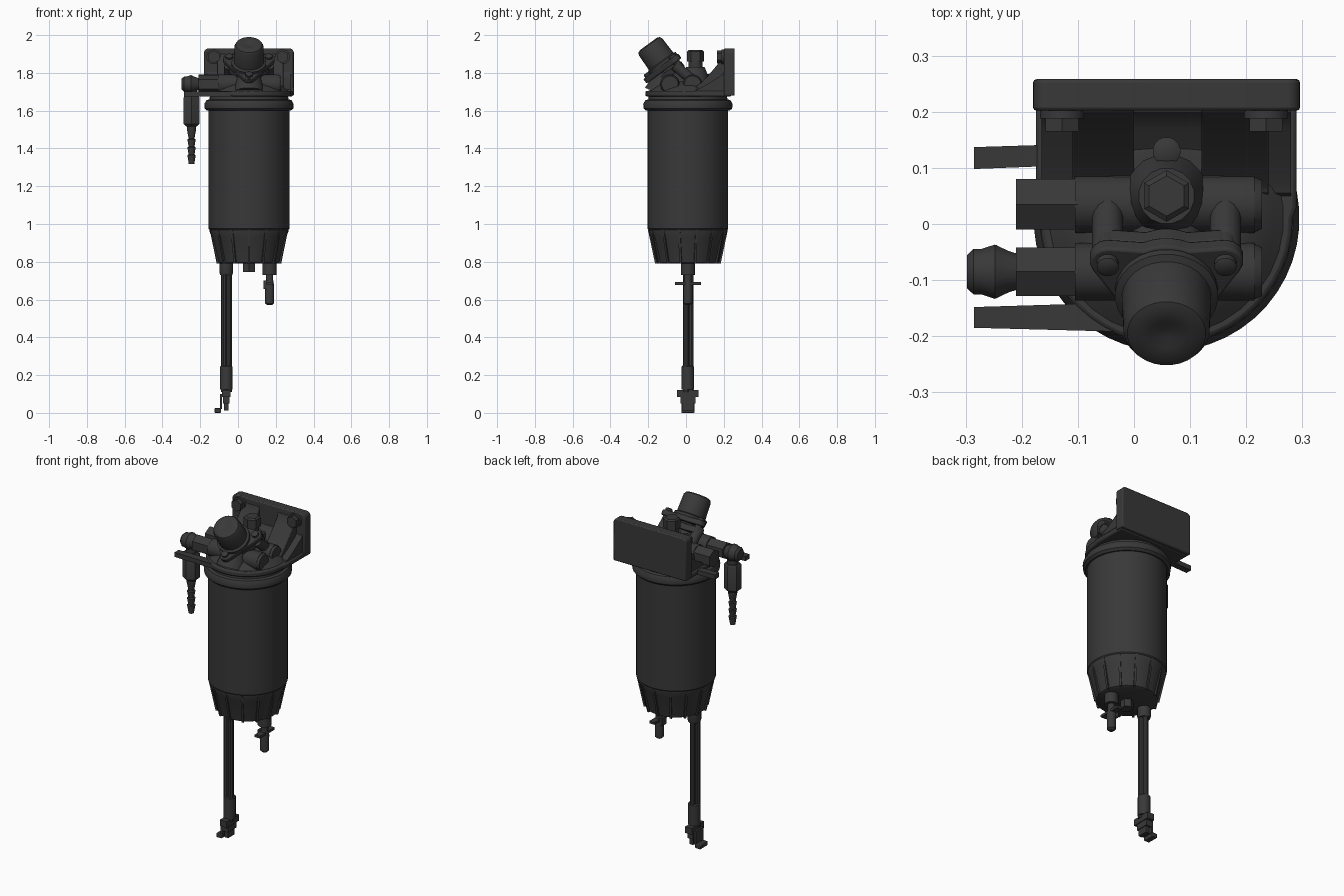
import bpy, bmesh
from math import sin, cos, pi, radians
from mathutils import Vector, Matrix

cube = bpy.data.objects.get("Cube")
if cube:
    bpy.data.objects.remove(cube)

metal = bpy.data.materials.new("dark grey metal")
metal.use_nodes = True
COLOUR = (0.04, 0.04, 0.04, 1)
metal.diffuse_color = COLOUR
metal.node_tree.nodes["Principled BSDF"].inputs["Base Color"].default_value = COLOUR

CX, CY = 0.058, 0.01  # canister axis


def finish(name, bm, matrix=Matrix(), bevel=0):
    bmesh.ops.recalc_face_normals(bm, faces=bm.faces)
    mesh = bpy.data.meshes.new(name)
    bm.to_mesh(mesh)
    bm.free()
    mesh.transform(matrix)
    mesh.materials.append(metal)
    ob = bpy.data.objects.new(name, mesh)
    bpy.context.collection.objects.link(ob)
    if bevel:
        mod = ob.modifiers.new("Bevel", 'BEVEL')
        mod.width, mod.segments, mod.limit_method = bevel, 2, 'ANGLE'
    bpy.ops.object.select_all(action='DESELECT')
    ob.select_set(True)
    bpy.context.view_layer.objects.active = ob
    bpy.ops.object.shade_smooth_by_angle(angle=radians(35))
    return ob


def along(start, direction):
    """Matrix that puts local z along a direction."""
    turn = Vector(direction).to_track_quat('Z', 'Y').to_matrix().to_4x4()
    return Matrix.Translation(start) @ turn


def lathe(name, profile, matrix, seg=24):
    """Closed solid of revolution from (radius, height) pairs."""
    bm = bmesh.new()
    rings = [[bm.verts.new((r * cos(2 * pi * (i + .5) / seg), r * sin(2 * pi * (i + .5) / seg), z))
              for i in range(seg)] for r, z in profile]
    for a, b in zip(rings, rings[1:]):
        for i in range(seg):
            j = (i + 1) % seg
            bm.faces.new((a[i], a[j], b[j], b[i]))
    bm.faces.new(rings[0])
    bm.faces.new(rings[-1])
    return finish(name, bm, matrix)


def upright(name, profile, x, y, seg=24):
    return lathe(name, profile, Matrix.Translation((x, y, 0)), seg)


def rod(name, start, end, r, r2=None, seg=16):
    d = Vector(end) - Vector(start)
    return lathe(name, [(r, 0), (r if r2 is None else r2, d.length)], along(start, d), seg)


def prism(name, outline, low, high, matrix=Matrix(), bevel=0):
    bm = bmesh.new()
    rings = [[bm.verts.new((x, y, z)) for x, y in outline] for z in (low, high)]
    n = len(outline)
    for i in range(n):
        j = (i + 1) % n
        bm.faces.new((rings[0][i], rings[0][j], rings[1][j], rings[1][i]))
    bm.faces.new(rings[0])
    bm.faces.new(rings[1])
    return finish(name, bm, matrix, bevel)


def box(name, x, y, z, bevel=0):
    return prism(name, [(x[0], y[0]), (x[1], y[0]), (x[1], y[1]), (x[0], y[1])], *z, bevel=bevel)


def arc(x, y, r, a0, a1, n):
    return [(x + r * cos(radians(a0 + (a1 - a0) * i / n)),
             y + r * sin(radians(a0 + (a1 - a0) * i / n))) for i in range(n + 1)]


# Canister, collar and tapered bowl
upright("canister", [(.205, .965), (.214, .975), (.214, 1.615)], CX, CY, 48)
upright("collar", [(.222, 1.6), (.235, 1.612), (.237, 1.635), (.226, 1.655), (.21, 1.66), (.205, 1.69)],
        CX, CY, 48)
upright("bowl", [(.152, .79), (.165, .797), (.197, .93), (.209, .96), (.209, .97)], CX, CY, 48)
RIBS = 14
for i in range(RIBS):
    turn = Matrix.Translation((CX, CY, 0)) @ Matrix.Rotation(2 * pi * (i + .5) / RIBS, 4, 'Z')
    stand = turn @ Matrix.Rotation(pi / 2, 4, 'X')
    prism("bowl_rib", [(.14, .792), (.174, .792), (.211, .967), (.16, .967)], -.006, .006, stand)

# Underside nut and drain tap
upright("bottom_nut", [(.036, .745), (.036, .8)], .058, CY, 6)
upright("drain_collar", [(.038, .73), (.038, .8)], .167, CY, 12)
upright("drain_stem", [(.02, .68), (.02, .74)], .167, CY, 12)
upright("drain_spout", [(.012, .57), (.024, .58), (.025, .67), (.02, .7)], .167, CY, 16)
box("drain_handle", (.15, .184), (-.058, .08), (.678, .692))
box("drain_lever", (.135, .16), (-.01, .03), (.655, .70))

# Sensor lead with end connector
WX = -.062
upright("lead_gland", [(.033, .73), (.038, .745), (.038, .8)], WX, CY, 12)
for dx, dy in ((-.014, -.01), (.014, -.01), (0, .014)):
    rod("lead_wire", (WX + dx, CY + dy, .11), (WX + dx, CY + dy, .76), .016, seg=10)
upright("lead_sleeve", [(.034, .125), (.034, .245), (.028, .25)], WX, CY, 12)
box("connector_flange", (-.085, -.04), (-.048, .066), (.085, .122))
box("connector_body", (-.08, -.045), (-.03, .05), (.05, .09))
box("connector_plug", (-.073, -.05), (-.02, .04), (.012, .055))
box("connector_clip", (-.096, -.085), (-.025, .045), (.02, .1))
box("connector_latch", (-.125, -.09), (-.025, .045), (0, .025), .004)

# Cast head: D-shaped base, domed top and back plate
head = arc(CX, CY, .225, 180, 360, 24) + [(.29, .03), (.29, .24), (-.175, .24), (-.175, .03)]
prism("head_base", head, 1.675, 1.705, bevel=.008)
upright("head_dome", [(.215, 1.70), (.19, 1.72), (.15, 1.75), (.12, 1.755)], CX, CY, 32)
face = Matrix.Rotation(pi / 2, 4, 'X')
X0, X1, C = -.18, .296, .025
plate = (arc(X1 - C, 1.93 - C, C, 0, 90, 5) + arc(X0 + C, 1.93 - C, C, 90, 180, 5)
         + [(X0, 1.68), (X1, 1.68)])
prism("back_plate", plate, -.258, -.202, face, .006)

# Concave gussets joining the plate to the head, extruded along x
side = Matrix(((0, 0, 1, 0), (1, 0, 0, 0), (0, 1, 0, 0), (0, 0, 0, 1)))
sweep = [(.22, 1.69), (.22, 1.90), (.2, 1.90)] + [
    (.195 - .14 * sin(t * pi / 16), 1.73 + .15 * (1 - sin(t * pi / 16)) ** 1.2) for t in range(9)]
sweep.append((.04, 1.69))
for low, high in ((-.11, 0), (.12, .24)):
    prism("gusset", sweep, low, high, side, .008)
low_sweep = [(y, 1.69 + (z - 1.69) * .55) for y, z in sweep]
prism("gusset_web", low_sweep, -.165, .28, side)

# Back plate bolts
for x in (-.128, .235):
    rod("bolt_washer", (x, .205, 1.885), (x, .188, 1.885), .04)
    rod("bolt_head", (x, .195, 1.885), (x, .165, 1.885), .034, seg=6)

# Centre post with hex cap and small plug behind it
upright("post_boss", [(.085, 1.72), (.062, 1.80), (.05, 1.83)], CX, .05, 16)
upright("post_neck", [(.037, 1.8), (.037, 1.89)], CX, .05, 16)
upright("post_nut", [(.046, 1.86), (.046, 1.912), (.036, 1.92)], CX, .05, 6)
upright("rear_plug", [(.025, 1.70), (.025, 1.79), (.015, 1.795)], CX, .13, 16)

# Cross ports
Z = 1.74
for y in (.035, -.085):
    rod("cross_port", (-.105, y, Z), (.215, y, Z), .052, seg=20)
    rod("port_end", (.21, y, Z), (.228, y, Z), .052, .044, 20)
rod("rear_port_nut", (-.21, .035, Z), (-.1, .035, Z), .052, .052, 6)
rod("front_port_nut", (-.21, -.085, Z), (-.1, -.085, Z), .05, .05, 6)

# Elbow fitting and barbed hose tail
BX, BY = -.246, -.085
lathe("elbow_body", [(.03, 0), (.042, .012), (.042, .026), (.05, .05), (.038, .075), (.03, .1)],
      along((-.298, BY, Z), (1, 0, 0)), 12)
upright("elbow_neck", [(.03, 1.66), (.03, 1.74)], BX, BY, 12)
upright("tail_hex", [(.03, 1.515), (.048, 1.53), (.048, 1.67), (.04, 1.68)], BX, BY, 6)
barbs = [(.025, 1.53), (.025, 1.50)]
for i in range(4):
    top = 1.49 - i * .042
    barbs += [(.023, top), (.016, top - .038)]
upright("hose_tail", barbs + [(.016, 1.318)], BX, BY, 12)

# Flat side arms
prism("rear_arm", [(-.285, .098), (-.03, .108), (-.03, .145), (-.285, .137)], 1.675, 1.702)
prism("front_arm", [(-.285, -.185), (-.02, -.192), (-.02, -.14), (-.285, -.148)], 1.675, 1.702)

# Tilted priming pump
pump = Matrix.Translation((CX, -.12, 1.845)) @ Matrix.Rotation(radians(36), 4, 'X')
ears = ((.105, .062), (-.105, .062), (0, -.1))
outline = (arc(.105, .062, .032, -35, 90, 5) + arc(0, 0, .098, 65, 115, 5)
           + arc(-.105, .062, .032, 90, 215, 5) + arc(0, -.1, .032, 205, 335, 5))
prism("pump_flange", outline, -.03, 0, pump, .005)
inner = [(x * .88, y * .88) for x, y in outline]
prism("pump_seat", inner, -.075, -.04, pump, .005)
lathe("pump_neck", [(.085, -.17), (.06, -.10), (.06, -.02)], pump, 24)
lathe("pump_cap", [(.092, -.005), (.092, .014), (.08, .02), (.077, .115), (.07, .128),
                   (.055, .134), (.03, .132), (.01, .126)], pump, 28)
for x, y in ears:
    lathe("pump_screw", [(.02, -.07), (.02, .012), (.014, .016)],
          pump @ Matrix.Translation((x, y, 0)), 12)
for x in (CX - .105, CX + .105):
    rod("pump_strut", (x, .03, 1.765), (x, -.06, 1.84), .028)
rod("pump_support", (CX, -.14, 1.69), (CX, -.1, 1.79), .085, .06)
